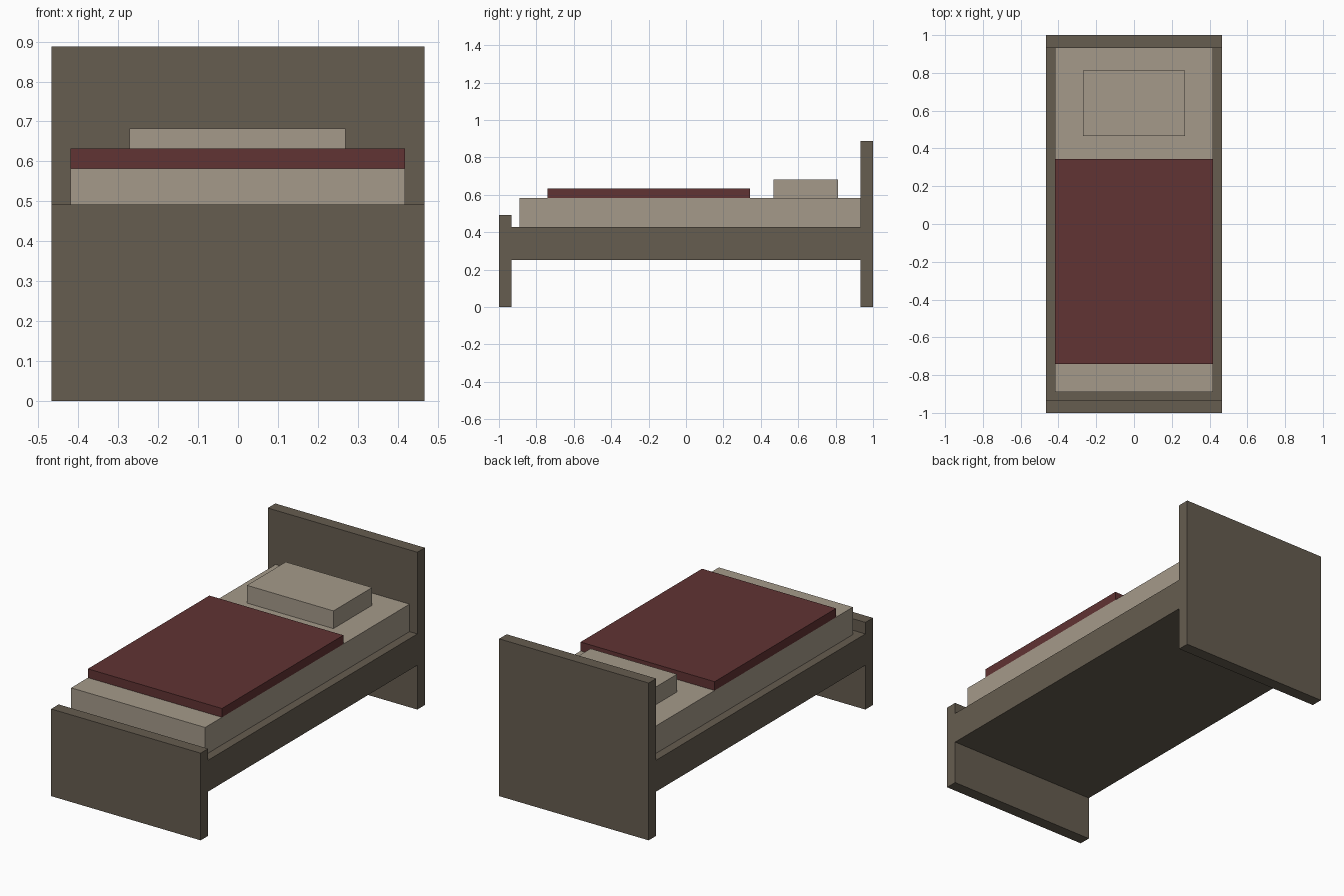
import bpy

# Remove the default cube
cube = bpy.data.objects.get("Cube")
if cube:
    bpy.data.objects.remove(cube, do_unlink=True)


def material(name, rgb):
    mat = bpy.data.materials.new(name)
    mat.use_nodes = True
    color = (*rgb, 1.0)
    mat.diffuse_color = color
    mat.node_tree.nodes["Principled BSDF"].inputs["Base Color"].default_value = color
    return mat


def box(name, x, y, z, mat):
    """Box spanning the given (min, max) range on each axis."""
    spans = (x, y, z)
    bpy.ops.mesh.primitive_cube_add(size=1, location=[(a + b) / 2 for a, b in spans])
    obj = bpy.context.object
    obj.name = obj.data.name = name
    obj.scale = [b - a for a, b in spans]
    bpy.ops.object.transform_apply(location=False, rotation=False, scale=True)
    obj.data.materials.append(mat)
    return obj


wood = material("brown wood", (0.133, 0.109, 0.080))
linen = material("beige linen", (0.376, 0.323, 0.254))
wool = material("dark red wool", (0.119, 0.033, 0.033))

full_width = (-0.467, 0.467)
bedding_width = (-0.419, 0.418)

# Wooden frame: end boards reach the floor, the platform spans between them
box("footboard", full_width, (-1.0, -0.933), (0, 0.492), wood)
box("headboard", full_width, (0.933, 1.0), (0, 0.888), wood)
box("bed_platform", full_width, (-0.933, 0.933), (0.25, 0.427), wood)

# Bedding stacked on the platform
box("mattress", bedding_width, (-0.89, 0.933), (0.427, 0.582), linen)
box("blanket", bedding_width, (-0.74, 0.343), (0.582, 0.632), wool)
box("pillow", (-0.271, 0.269), (0.467, 0.813), (0.582, 0.682), linen)
